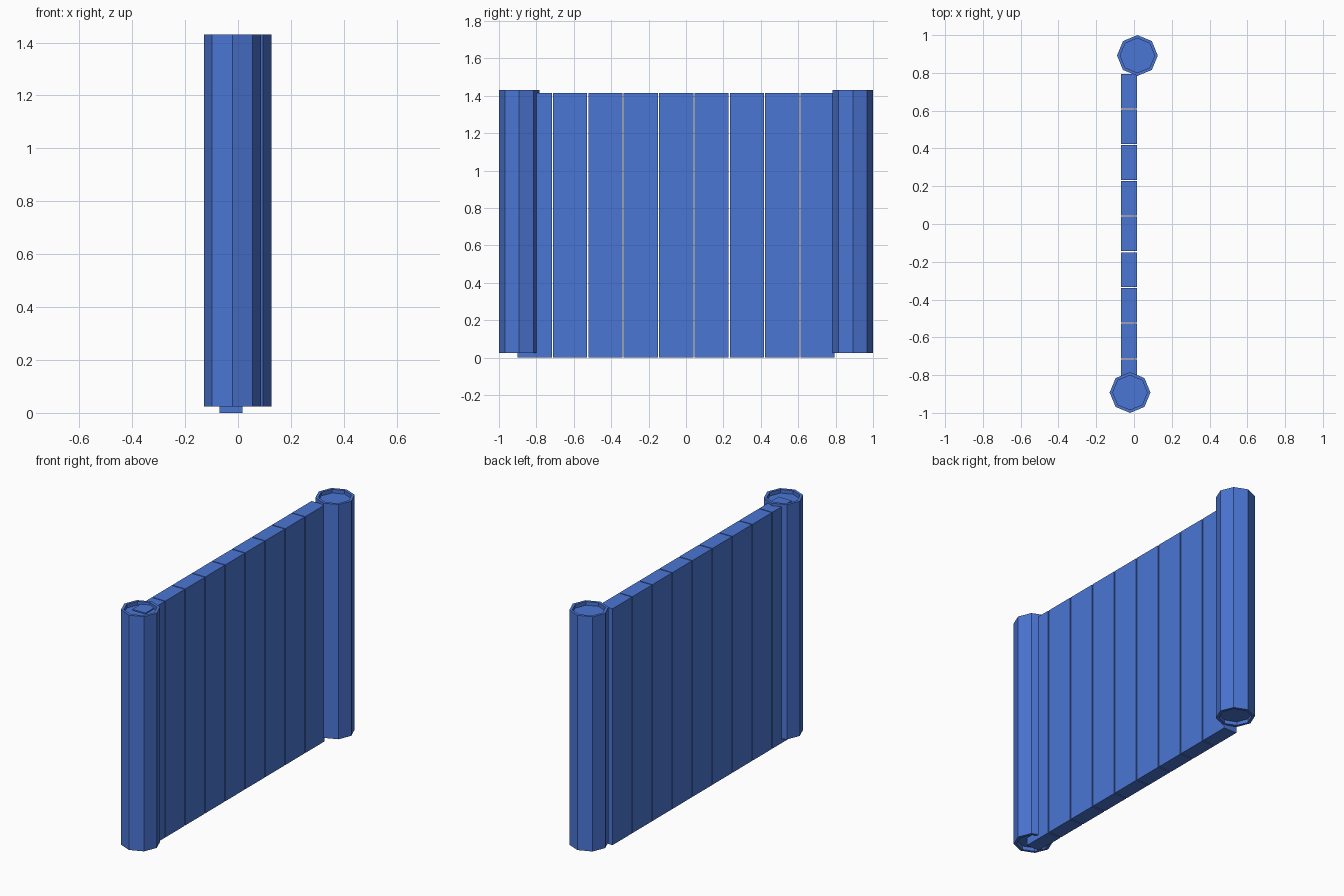
import bpy, bmesh, math
from mathutils import Matrix

cube = bpy.data.objects.get("Cube")
if cube:
    bpy.data.objects.remove(cube, do_unlink=True)

BLUE = (0.07, 0.18, 0.66, 1.0)
blue = bpy.data.materials.new("blue")
blue.use_nodes = True
blue.diffuse_color = BLUE
blue.node_tree.nodes["Principled BSDF"].inputs["Base Color"].default_value = BLUE


def finish(name, bm):
    mesh = bpy.data.meshes.new(name)
    bmesh.ops.recalc_face_normals(bm, faces=bm.faces)
    bm.to_mesh(mesh)
    bm.free()
    mesh.materials.append(blue)
    obj = bpy.data.objects.new(name, mesh)
    bpy.context.collection.objects.link(obj)
    return obj


def post(name, x, y, z0=0.025, z1=1.43, radius=0.108, rim=0.017, recess=0.022):
    """Octagonal post with a shallow recess in both ends."""
    bm = bmesh.new()
    bmesh.ops.create_cone(bm, cap_ends=True, segments=8, radius1=radius,
                          radius2=radius, depth=z1 - z0,
                          matrix=Matrix.Translation((x, y, (z0 + z1) / 2)))
    caps = [f for f in bm.faces if abs(f.normal.z) > 0.9]
    for cap in caps:
        direction = math.copysign(1, cap.normal.z)
        bmesh.ops.inset_region(bm, faces=[cap], thickness=rim)
        # A second ring pushed inward makes the upright recess wall
        floor = bmesh.ops.extrude_discrete_faces(bm, faces=[cap])["faces"][0]
        bmesh.ops.translate(bm, verts=floor.verts, vec=(0, 0, -direction * recess))
    return finish(name, bm)


def plank(name, y0, y1, x0=-0.07, x1=0.017, height=1.415):
    bm = bmesh.new()
    centre = Matrix.Translation(((x0 + x1) / 2, (y0 + y1) / 2, height / 2))
    size = Matrix.Diagonal((x1 - x0, y1 - y0, height, 1))
    bmesh.ops.create_cube(bm, size=1, matrix=centre @ size)
    return finish(name, bm)


# End posts
post("front_post", -0.021, -0.892)
post("back_post", 0.018, 0.892)

# Row of upright planks with narrow gaps
START, END, COUNT, GAP = -0.90, 0.795, 9, 0.006
width = (END - START - GAP * (COUNT - 1)) / COUNT
for i in range(COUNT):
    y = START + i * (width + GAP)
    plank(f"plank_{i + 1}", y, y + width)
